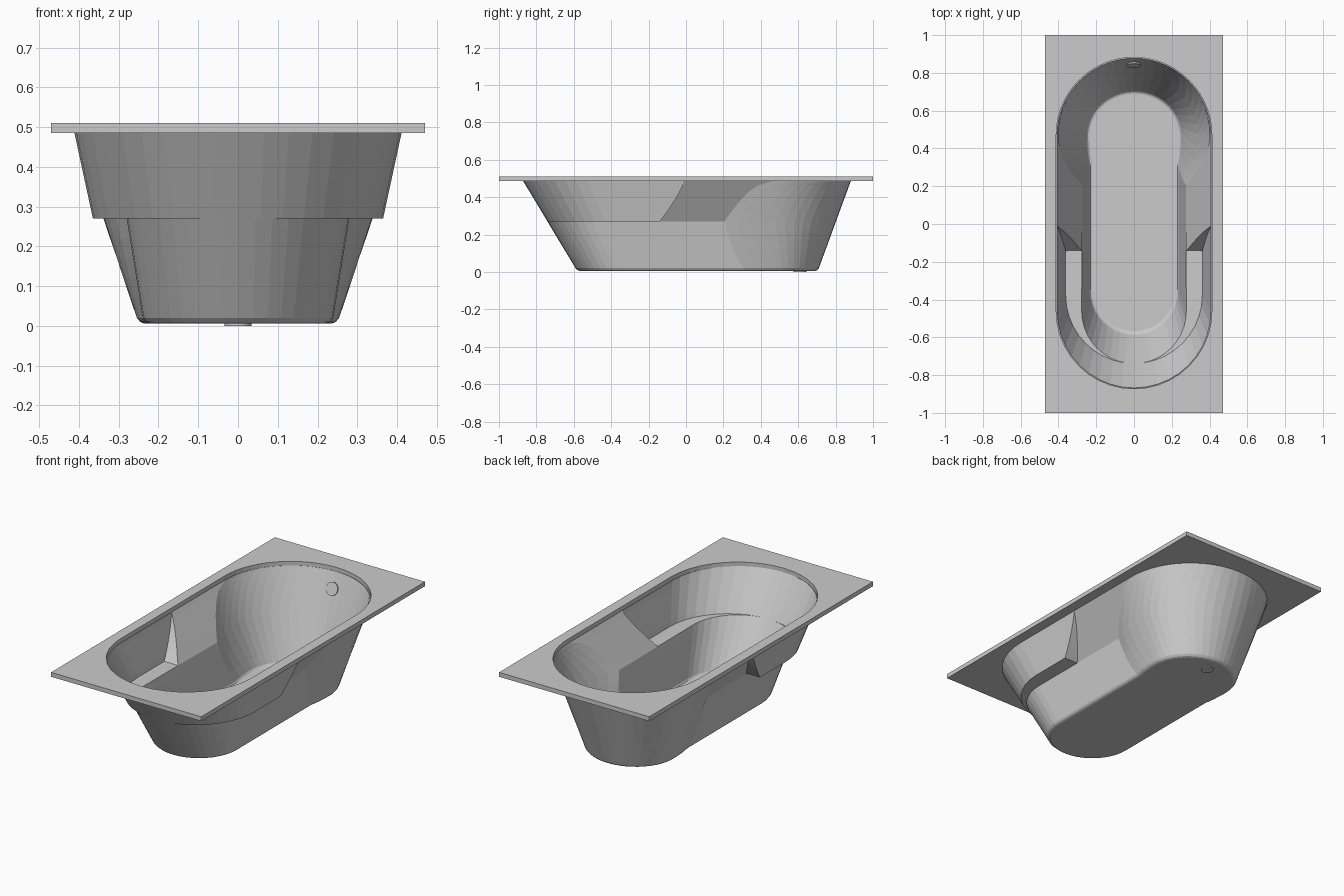
import bpy, bmesh, math
from mathutils import Vector

old = bpy.data.objects.get("Cube")
if old:
    bpy.data.objects.remove(old)

FLOOR, LEDGE, TOP = 0.006, 0.27, 0.488
SEGS = 10

enamel = bpy.data.materials.new("light_grey_enamel")
enamel.use_nodes = True
grey = (0.6, 0.6, 0.6, 1)
enamel.diffuse_color = grey
enamel.node_tree.nodes["Principled BSDF"].inputs["Base Color"].default_value = grey


def lerp(a, b, t):
    return a + (b - a) * t


def outline(z, upper, inset=0.0):
    """Right-hand half of the tub outline at height z, front tip to back tip."""
    t = (z - FLOOR) / (TOP - FLOOR)
    front = lerp(-0.582, -0.872, t) + inset
    back = lerp(0.705, 0.882, t) - inset
    bulge = lerp(0.25, 0.412, t) - inset
    if upper:
        u = (z - LEDGE) / (TOP - LEDGE)
        seat, waist = lerp(0.365, 0.412, u), lerp(0.28, 0.412, u)
        pocket_end = -0.01 - 0.13 * (1 - u) ** 1.3
    else:
        u = (z - FLOOR) / (LEDGE - FLOOR)
        seat = waist = lerp(0.237, 0.28, u) - inset
        pocket_end = -0.14
    pts = []
    # rounded front end
    for i in range(SEGS + 1):
        a = math.pi / 2 * i / SEGS
        pts.append((seat * math.sin(a), front + seat * (1 - math.cos(a)), z))
    # end of the armrest pocket, then the narrow waist
    pts += [(seat, pocket_end, z), (waist, pocket_end, z)]
    # bulging back end
    start = -math.acos(min(1, waist / bulge))
    for i in range(SEGS + 5):
        a = lerp(start, math.pi / 2, i / (SEGS + 4))
        depth = 0.47 if a < 0 else back - 0.47
        x = 0.0 if i == SEGS + 4 else bulge * math.cos(a)
        pts.append((x, 0.47 + depth * math.sin(a), z))
    return pts


def make_object(name, bm, thickness=0, offset=-1, mirror=True):
    bmesh.ops.remove_doubles(bm, verts=bm.verts, dist=0.0005)
    bmesh.ops.recalc_face_normals(bm, faces=bm.faces)
    mesh = bpy.data.meshes.new(name)
    bm.to_mesh(mesh)
    bm.free()
    mesh.materials.append(enamel)
    obj = bpy.data.objects.new(name, mesh)
    bpy.context.collection.objects.link(obj)
    if mirror:
        obj.modifiers.new("mirror", "MIRROR").use_clip = True
    if thickness:
        solid = obj.modifiers.new("thickness", "SOLIDIFY")
        solid.thickness, solid.offset = thickness, offset
    return obj


# Basin: rows of outlines, with the armrest ledge between the two sets
rows = [outline(FLOOR, False, 0.014), outline(FLOOR + 0.004, False, 0.005)]
rows += [outline(lerp(FLOOR + 0.014, LEDGE, i / 5), False) for i in range(6)]
rows += [outline(lerp(LEDGE, TOP, i / 8), True) for i in range(9)]
bm = bmesh.new()
grid = [[bm.verts.new(p) for p in row] for row in rows]
bm.faces.new(grid[0])
for low, high in zip(grid, grid[1:]):
    for i in range(len(low) - 1):
        bm.faces.new((low[i], low[i + 1], high[i + 1], high[i]))
make_object("basin", bm, 0.005)

# Rim: flat rectangular slab around the opening
bm = bmesh.new()
edge = outline(TOP, True)
corners = [(0, 1, TOP), (0.47, 1, TOP), (0.47, -1, TOP), (0, -1, TOP)]
face = bm.faces.new([bm.verts.new(p) for p in edge + corners])
bmesh.ops.triangulate(bm, faces=[face])
bmesh.ops.recalc_face_normals(bm, faces=bm.faces)
up = sum(f.normal.z for f in bm.faces) > 0
for v in bm.verts:
    v.co.z = 0.486
rim = make_object("rim", bm, 0.025, 1)
if rim.data.polygons[0].normal.z < 0:
    rim.modifiers["thickness"].offset = -1


def disc(name, centre, normal, radius, depth):
    bm = bmesh.new()
    bmesh.ops.create_cone(bm, cap_ends=True, segments=24, radius1=radius,
                          radius2=radius, depth=depth)
    obj = make_object(name, bm, mirror=False)
    obj.location = centre
    obj.rotation_euler = Vector(normal).to_track_quat("Z", "Y").to_euler()


# Drain in the floor and overflow cover on the back wall
disc("drain", (0, 0.61, 0.007), (0, 0, 1), 0.034, 0.014)
disc("overflow_cover", (0, 0.843, 0.405), (0, -0.94, 0.34), 0.036, 0.012)
